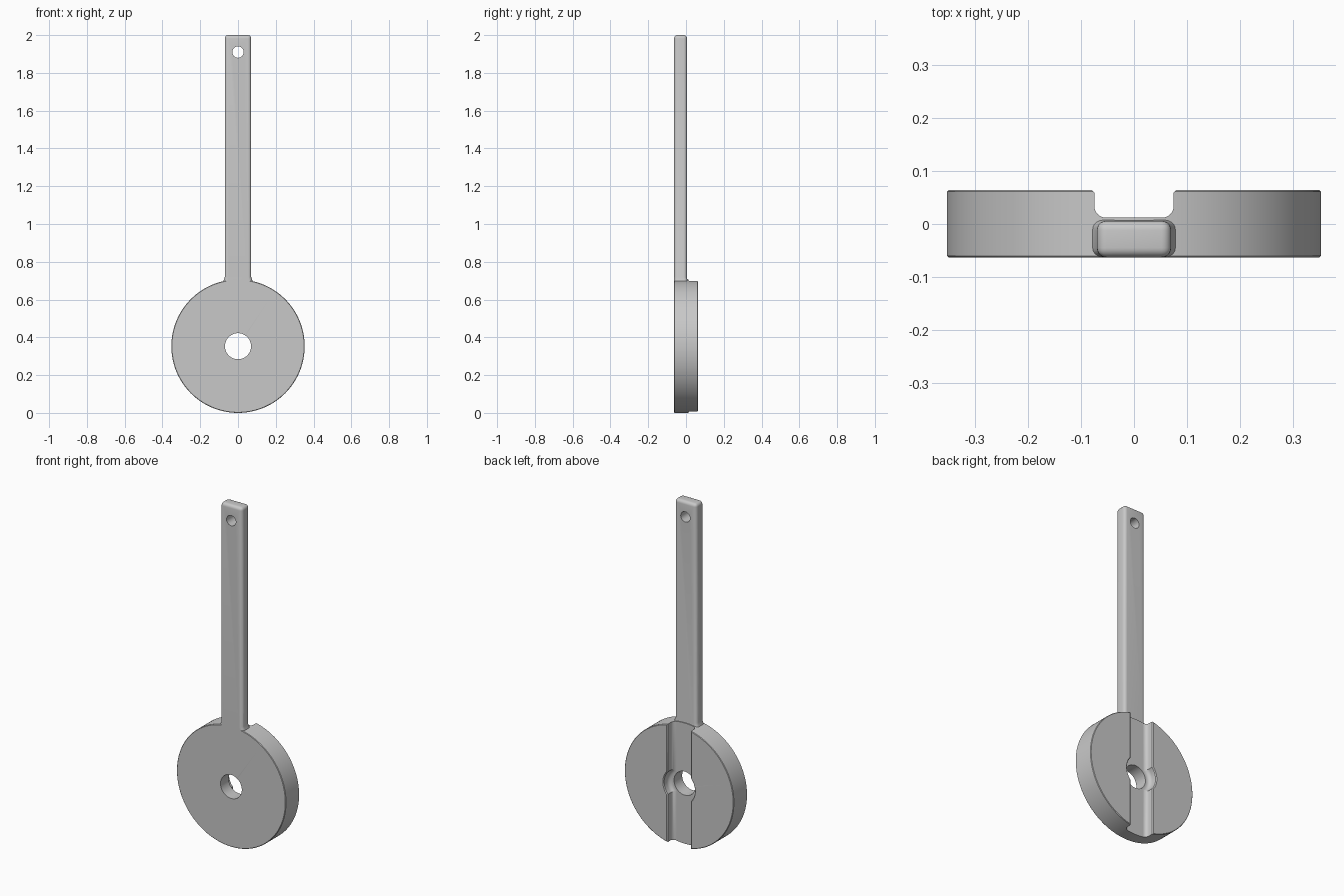
import bpy, bmesh, math
from mathutils import Matrix, Vector

old = bpy.data.objects.get("Cube")
if old:
    bpy.data.objects.remove(old, do_unlink=True)

grey = bpy.data.materials.new("plain grey")
grey.use_nodes = True
grey.diffuse_color = (0.58, 0.58, 0.58, 1)
grey.node_tree.nodes["Principled BSDF"].inputs["Base Color"].default_value = grey.diffuse_color

CENTRE = 0.353            # height of the disc centre, also its radius
FRONT, BACK, FLOOR = -0.063, 0.064, 0.012


def finish(name, bm):
    bmesh.ops.recalc_face_normals(bm, faces=bm.faces)
    mesh = bpy.data.meshes.new(name)
    bm.to_mesh(mesh)
    bm.free()
    mesh.materials.append(grey)
    ob = bpy.data.objects.new(name, mesh)
    bpy.context.collection.objects.link(ob)
    return ob


def lathe(name, profile, z, steps):
    """Revolve (radius, y) points around the y axis at height z."""
    bm = bmesh.new()
    verts = [bm.verts.new((r, y, z)) for r, y in profile]
    edges = [bm.edges.new(pair) for pair in zip(verts, verts[1:])]
    bmesh.ops.spin(bm, geom=verts + edges, cent=(0, 0, z), axis=(0, 1, 0),
                   angle=math.tau, steps=steps)
    bmesh.ops.remove_doubles(bm, verts=bm.verts, dist=1e-5)
    return finish(name, bm)


def rounded_bar(name, half, y0, y1, z0, z1, radius, top_half=None, top_back=None):
    """Box with rounded edges; a tapered top leaves only the upright edges rounded."""
    bm = bmesh.new()
    size = (2 * half, y1 - y0, z1 - z0)
    mid = Vector((0, (y0 + y1) / 2, (z0 + z1) / 2))
    bmesh.ops.create_cube(bm, size=1, matrix=Matrix.Translation(mid) @ Matrix.Diagonal((*size, 1)))
    edges = list(bm.edges)
    if top_half:
        edges = [e for e in edges if abs(e.verts[0].co.z - e.verts[1].co.z) > 0.01]
        for v in bm.verts:
            if v.co.z > mid.z:
                v.co.x *= top_half / half
                if v.co.y > mid.y:
                    v.co.y = top_back
    bmesh.ops.bevel(bm, geom=edges, offset=radius, segments=5, profile=0.5, affect='EDGES')
    return finish(name, bm)


def combine(target, other, operation):
    mod = target.modifiers.new(operation.title(), 'BOOLEAN')
    mod.operation, mod.object, mod.solver = operation, other, 'EXACT'
    other.hide_render = True
    bpy.context.view_layer.objects.active = target
    bpy.ops.object.modifier_apply(modifier=mod.name)
    bpy.data.objects.remove(other, do_unlink=True)


def channel_wall(wall):
    """Half section of a recess: flared rim, straight wall, filleted floor."""
    r = 0.022
    fillet = [(wall - r + r * math.cos(a), FLOOR + r - r * math.sin(a))
              for a in (i * math.pi / 12 for i in range(7))]
    return [(wall + 0.005, 0.1), (wall + 0.005, BACK), (wall, BACK - 0.005)] + fillet


# Disc with slightly softened rims
c = 0.003
body = lathe("disc_with_handle", [(0, FRONT), (CENTRE - c, FRONT), (CENTRE, FRONT + c),
                                  (CENTRE, BACK - c), (CENTRE - c, BACK), (0, BACK)], CENTRE, 128)

# Upright channel across the back
half = channel_wall(0.075)
bm = bmesh.new()
outline = half + [(-x, y) for x, y in reversed(half)]
face = bm.faces.new([bm.verts.new((x, y, -0.1)) for x, y in outline])
ext = bmesh.ops.extrude_face_region(bm, geom=[face])["geom"]
bmesh.ops.translate(bm, vec=(0, 0, 1),
                    verts=[v for v in ext if isinstance(v, bmesh.types.BMVert)])
combine(body, finish("channel_cutter", bm), 'DIFFERENCE')

# Round recess around the centre hole
combine(body, lathe("recess_cutter", [(0, 0.1)] + channel_wall(0.1) + [(0, FLOOR)],
                    CENTRE, 64), 'DIFFERENCE')

# Handle and its flared neck
combine(body, rounded_bar("neck", 0.088, FRONT, FLOOR - 0.001, 0.67, 0.722, 0.018,
                          top_half=0.069, top_back=0.005), 'UNION')
combine(body, rounded_bar("handle", 0.07, FRONT, 0.006, 0.6, 2.0, 0.018), 'UNION')

# Centre hole and hanging hole
for z, radius in ((CENTRE, 0.069), (1.91, 0.03)):
    combine(body, lathe("hole_cutter", [(0, -0.2), (radius, -0.2), (radius, 0.2), (0, 0.2)],
                        z, 64), 'DIFFERENCE')

bpy.ops.object.select_all(action='DESELECT')
body.select_set(True)
bpy.context.view_layer.objects.active = body
bpy.ops.object.shade_smooth_by_angle(angle=math.radians(30))
